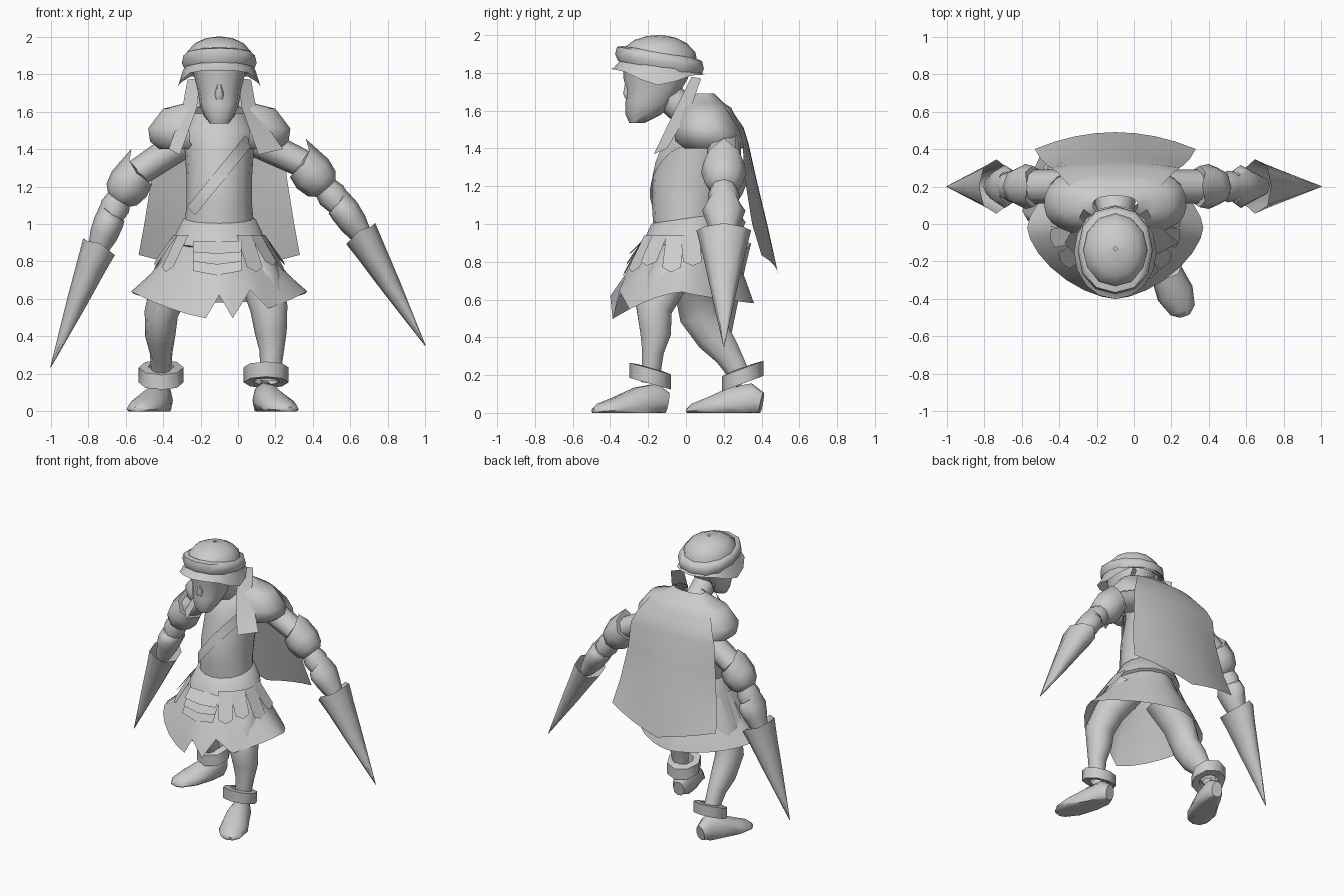
import bpy, bmesh, math
from mathutils import Vector as V

cube = bpy.data.objects.get("Cube")
if cube:
    bpy.data.objects.remove(cube)

grey = bpy.data.materials.new("plain_grey")
grey.use_nodes = True
grey.diffuse_color = (0.6, 0.6, 0.6, 1)
grey.node_tree.nodes["Principled BSDF"].inputs["Base Color"].default_value = (0.6, 0.6, 0.6, 1)
MID = -0.1  # body centre line in x
parts = []


def build(name, rows, closed=True, ends=False, loop=False):
    """Skin rows of points into a mesh."""
    bm = bmesh.new()
    rows = [[bm.verts.new(p) for p in r] for r in rows]
    n = len(rows[0])
    pairs = list(zip(rows, rows[1:])) + ([(rows[-1], rows[0])] if loop else [])
    for a, b in pairs:
        for i in range(n if closed else n - 1):
            j = (i + 1) % n
            bm.faces.new((a[i], a[j], b[j], b[i]))
    if ends:
        bm.faces.new(rows[0])
        bm.faces.new(rows[-1])
    bmesh.ops.recalc_face_normals(bm, faces=bm.faces)
    me = bpy.data.meshes.new(name)
    bm.to_mesh(me)
    bm.free()
    me.materials.append(grey)
    ob = bpy.data.objects.new(name, me)
    bpy.context.collection.objects.link(ob)
    parts.append(ob)
    return ob


def stack(name, rows, x=MID, n=12, slope=0, hem=None, arc=None, power=1, ends=False, loop=False):
    """Level rings (z, y, rx, ry); slope tips them, hem shapes the last, arc opens them,
    power above 1 pulls them towards a diamond and below 1 towards a box."""
    a0, a1 = arc or (0, math.tau)
    out = []
    for k, (z, y, rx, ry) in enumerate(rows):
        ring = []
        for i in range(n):
            a = a0 + (a1 - a0) * i / (n - 1 if arc else n)
            c, s = (math.copysign(abs(f) ** power, f) for f in (math.cos(a), math.sin(a)))
            dz = hem(i, a) if hem and k == len(rows) - 1 else 0
            ring.append((x + rx * c, y + ry * s, z + slope * ry * s + dz))
        out.append(ring)
    return build(name, out, not arc, ends, loop)


def tube(name, pts, n=8, side=1, ref=(0, 1, 0), spike=(0, 0), ends=True):
    """Rings (x, y, z, ru, rv) square to a path; spike draws the first rim back
    on its outer side and on its two flanks."""
    ref, out = V(ref), []
    for k, p in enumerate(pts):
        a, b = pts[max(k - 1, 0)], pts[min(k + 1, len(pts) - 1)]
        t = (V(b[:3]) - V(a[:3])).normalized()
        u = t.cross(ref).normalized() * side
        v = t.cross(u)
        ring = []
        for i in range(n):
            c, s = math.cos(math.tau * i / n), math.sin(math.tau * i / n)
            q = V(p[:3]) + u * p[3] * c + v * p[4] * s
            if k == 0:
                q -= t * (spike[0] * max(0, c) ** 3 + spike[1] * s ** 4)
            q.z = max(q.z, 0)
            ring.append(q)
        out.append(ring)
    return build(name, out, True, ends)


# Head, nose and neck
stack("head", [(1.535, -.26, .05, .04), (1.58, -.225, .08, .095), (1.64, -.195, .105, .125),
               (1.71, -.17, .115, .145), (1.77, -.16, .13, .17), (1.86, -.15, .15, .18)],
      power=.85, ends=True)
stack("nose", [(1.76, -.31, .012, .012), (1.69, -.31, .024, .026), (1.665, -.305, .022, .02)],
      n=6, ends=True)
tube("neck", [(MID, -.1, 1.68, .08, .08), (MID, .03, 1.57, .085, .085), (MID, .12, 1.48, .11, .1)], ends=False)

# Headwear
stack("cap", [(1.87, -.14, .175, .2), (1.92, -.14, .17, .19), (1.965, -.135, .13, .14),
              (1.99, -.13, .075, .08), (2.0, -.13, .01, .01)], slope=-.06)
stack("head_band", [(1.84, -.14, .16, .19), (1.825, -.14, .185, .22), (1.86, -.14, .2, .235),
                    (1.9, -.14, .19, .225), (1.91, -.14, .16, .19)], slope=-.17, power=.9, loop=True)
stack("head_cloth", [(1.85, -.14, .18, .21), (1.815, -.15, .195, .23), (1.805, -.15, .22, .25)],
      n=16, slope=-.06, hem=lambda i, a: -.07 * abs(math.cos(a)) ** 6)
for s, label in ((1, "left"), (-1, "right")):
    rows = [((.1, .03, 1.78), (.17, .08, 1.77)), ((.12, -.05, 1.62), (.2, .02, 1.6)),
            ((.21, -.17, 1.37), (.34 if s > 0 else .27, -.1, 1.4))]
    build(label + "_cloth_tail", [[(MID + s * x, y, z) for x, y, z in r] for r in rows], False)

# Torso with a diagonal strap
stack("torso", [(.95, .0, .19, .17), (1.1, .01, .175, .19), (1.25, .03, .175, .205),
                (1.4, .08, .185, .2), (1.5, .1, .2, .2), (1.59, .12, .14, .12)], n=16)
strap = []
for i in range(9):
    t = i / 8
    row = []
    for off in (-.022, .022):
        x, z = -.25 + .31 * t - off, 1.07 + .38 * t + off
        bow = math.sqrt(max(0, 1 - ((x - MID) / .19) ** 2))
        row.append((x, .01 + .2 * max(0, z - 1.12) - .214 * bow, z))
    strap.append(row)
build("chest_strap", strap, False)

# Mantle over the shoulders, open at the chest, and the long back cape
stack("shoulder_mantle", [(1.69, .1, .12, .05), (1.64, .1, .2, .1), (1.615, .11, .3, .13),
                          (1.51, .11, .38, .18), (1.44, .125, .37, .19), (1.4, .14, .32, .16)],
      n=25, power=.8, arc=(math.radians(-70), math.radians(250)))
cape = []
for z, y, half, bow in ((1.62, .2, .24, .03), (1.51, .275, .31, .03), (1.43, .3, .345, .03),
                        (1.25, .31, .36, .06), (1.0, .35, .4, .08), (.835, .4, .43, .09)):
    cape.append([(MID + half * u, y + bow * (1 - u * u), z - (.11 * (1 - abs(u)) if z < .9 else 0))
                 for u in (k / 4 for k in range(-4, 5))])
build("back_cape", cape, False)

# Belt, skirt and hanging plates
stack("belt", [(1.03, .0, .18, .175), (1.025, .0, .195, .185), (.91, -.01, .25, .23), (.9, -.01, .23, .21)],
      n=16, slope=.15)


def ragged(i, a):
    front = max(0, -math.sin(a))
    tear = .13 if i % 2 and math.radians(265) < a < math.radians(315) else 0
    return -.15 * front ** 2 - .06 * max(0, math.sin(a)) + tear


stack("skirt", [(.94, .0, .22, .2), (.82, -.01, .29, .26), (.72, -.01, .38, .32), (.64, -.02, .47, .38)],
      n=28, hem=ragged, power=1.25)


def flap(name, deg, wide, top, bottom, grow):
    """Pointed plate hanging from the belt at a given direction."""
    a = math.radians(deg)
    side = V((-math.sin(a), math.cos(a), 0)) * wide
    hi = V((MID + .24 * math.cos(a), -.01 + .22 * math.sin(a), top))
    lo = V((MID + (.24 + grow) * math.cos(a), -.01 + (.22 + grow) * math.sin(a), bottom))
    tip = lo + (lo - hi) * .15
    build(name, [(hi - side, hi, hi + side), (lo - side, tip, lo + side)], False)


for k, (bottom, grow) in enumerate(((.75, .09), (.8, .075), (.85, .06))):
    flap(f"front_scale_{k}", -92, .13, .91, bottom, grow)
for k, deg in enumerate((-56, -36, -12, 8, 172, 192, 216)):
    flap(f"hip_strip_{k}", deg, .05, .94, .77 + .03 * (k % 2), .1)

# Arms: upper arm, spiked elbow and forearm guards and long pointed sleeve
ARMS = {"left": (1, (.08, 1.45), (.35, 1.32), (.47, 1.19), (.57, 1.07), (.66, .94), (1.0, .35)),
        "right": (-1, (-.27, 1.45), (-.54, 1.27), (-.64, 1.13), (-.69, 1.01), (-.745, .87), (-1.0, .235))}
for label, (s, sh, e0, e1, fore, wrist, tip) in ARMS.items():
    def along(a, b, t, ru, rv):
        return (a[0] + (b[0] - a[0]) * t, .2, a[1] + (b[1] - a[1]) * t, ru, rv)
    tube(label + "_upper_arm", [along(sh, e0, t, .085 - .01 * t, .09) for t in (0, .5, 1.1)], side=s, ends=False)
    tube(label + "_elbow_guard", [along(e0, e1, 0, .1, .11), along(e0, e1, .4, .115, .12),
                                  along(e0, e1, .8, .1, .1), along(e0, e1, 1.1, .05, .06)],
         side=s, spike=(.09, 0))
    tube(label + "_forearm", [along(e1, fore, -.2, .06, .06), along(e1, fore, .3, .08, .085),
                              along(e1, fore, .8, .065, .075), along(fore, wrist, 1, .05, .05)], side=s)
    tube(label + "_forearm_guard", [along(e1, fore, .7, .075, .09), along(e1, fore, 1, .08, .115),
                                    along(fore, wrist, .5, .075, .09), along(fore, wrist, 1.3, .045, .05)],
         side=s, spike=(.06, 0))
    tube(label + "_long_sleeve", [along(wrist, tip, 0, .095, .145), along(wrist, tip, .15, .08, .115),
                                  along(wrist, tip, .45, .055, .075), along(wrist, tip, 1, .002, .002)],
         side=s, spike=(.02, .03), ends=False)

# Legs in mid stride
tube("left_leg", [(.04, -.0, .86, .13, .14), (.13, -.11, .68, .11, .11), (.165, -.17, .55, .1, .1),
                  (.175, -.16, .42, .085, .085), (.18, -.175, .32, .065, .06), (.17, -.19, .16, .05, .05)],
     n=10, ends=False)
tube("right_leg", [(-.24, .02, .86, .13, .14), (-.36, .05, .68, .11, .12), (-.41, .07, .52, .09, .11),
                   (-.415, .15, .4, .08, .1), (-.41, .22, .31, .06, .075), (-.41, .31, .16, .05, .05)],
     n=10, ends=False)
for label, x, y, slope in (("left", .15, -.19, -.28), ("right", -.41, .3, .37)):
    stack(label + "_ankle_cuff", [(z, y, r, r - .01) for z, r in
                                  ((.16, .07), (.155, .12), (.235, .12), (.24, .07))],
          x=x, n=8, slope=slope, loop=True)
for label, s, hx, hy in (("left", 1, .13, -.1), ("right", -1, -.4, .4)):
    tube(label + "_foot", [(hx + s * dx, hy - dy, z, ru, rv) for dx, dy, z, ru, rv in
                           ((0, 0, .05, .04, .06), (.01, .05, .06, .065, .1), (.04, .15, .04, .085, .1),
                            (.09, .27, .015, .1, .07), (.13, .36, .01, .07, .04), (.14, .39, .005, .03, .02))],
         n=10, ref=(0, 0, 1))

# Smooth shading that keeps creases
bpy.ops.object.select_all(action="DESELECT")
for ob in parts:
    ob.select_set(True)
bpy.context.view_layer.objects.active = parts[0]
bpy.ops.object.shade_smooth_by_angle(angle=math.radians(60))
